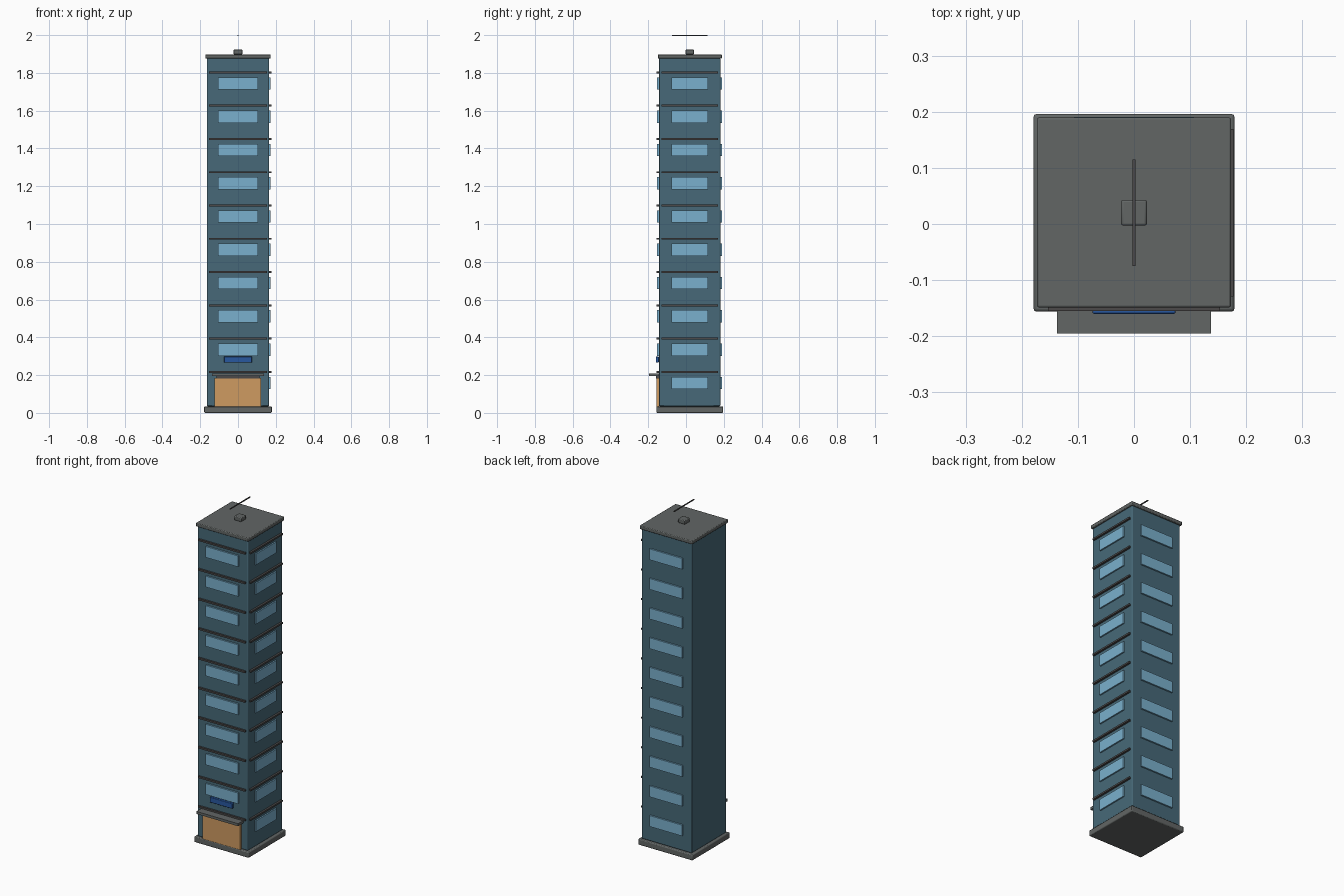
import bpy
from mathutils import Vector

cube = bpy.data.objects.get("Cube")
if cube:
    bpy.data.objects.remove(cube, do_unlink=True)


def material(name, rgb):
    """Flat material from display (sRGB 0-255) values."""
    linear = [((c / 255 + 0.055) / 1.055) ** 2.4 for c in rgb] + [1]
    m = bpy.data.materials.new(name)
    m.use_nodes = True
    m.diffuse_color = linear
    m.node_tree.nodes["Principled BSDF"].inputs["Base Color"].default_value = linear
    return m


WALL = material("slate blue wall", (71, 105, 120))
GLASS = material("pale blue glass", (122, 176, 205))
STONE = material("grey stone", (98, 102, 101))
TRIM = material("dark trim", (76, 74, 74))
WOOD = material("tan door", (207, 155, 97))
SIGN = material("blue sign", (40, 88, 160))


def box(name, x, y, z, mat, bevel=0.0):
    """Box between the given (low, high) pairs on each axis."""
    spans = (x, y, z)
    bpy.ops.mesh.primitive_cube_add(size=1, location=[sum(s) / 2 for s in spans])
    ob = bpy.context.object
    ob.name = name
    size = Vector([s[1] - s[0] for s in spans])
    for v in ob.data.vertices:
        v.co = v.co * size
    ob.data.materials.append(mat)
    if bevel:
        mod = ob.modifiers.new("soft edges", "BEVEL")
        mod.width = bevel
        mod.segments = 2
        bpy.ops.object.shade_smooth_by_angle()
    return ob


SIDE, FRONT, BACK, MID = 0.165, -0.144, 0.182, 0.02
FLOORS, STEP = 10, 0.1762

# Main volume
box("base_slab", (-0.179, 0.179), (-0.156, 0.196), (0, 0.035), STONE, 0.005)
box("tower_body", (-SIDE, SIDE), (FRONT, BACK), (0.035, 1.878), WALL, 0.005)
box("roof_slab", (-0.173, 0.173), (-0.149, 0.190), (1.876, 1.898), STONE, 0.004)

# Windows and floor bands, one set per storey
for i in range(FLOORS):
    low = 0.126 + i * STEP
    glass = (low, low + 0.065)
    line = 0.217 + i * STEP
    band = (line - 0.005, line + 0.005)
    if i > 0:
        box(f"front_window_{i}", (-0.106, 0.106), (FRONT - 0.009, FRONT), glass, GLASS)
    box(f"back_window_{i}", (-0.107, 0.107), (BACK, BACK + 0.009), glass, GLASS)
    box(f"left_window_{i}", (SIDE, SIDE + 0.008), (MID - 0.097, MID + 0.097), glass, GLASS)
    box(f"front_band_{i}", (-0.153, 0.153), (FRONT - 0.011, FRONT), band, TRIM)
    box(f"left_band_{i}", (SIDE, SIDE + 0.012), (MID - 0.149, MID + 0.149), band, TRIM)

# Entrance
box("entrance_door", (-0.125, 0.123), (FRONT - 0.013, FRONT), (0.035, 0.186), WOOD)
box("door_lintel", (-0.115, 0.115), (FRONT - 0.016, FRONT), (0.182, 0.194), TRIM)
box("entrance_canopy", (-0.137, 0.137), (-0.195, FRONT), (0.194, 0.209), STONE)
box("sign_board", (-0.074, 0.074), (FRONT - 0.016, FRONT), (0.266, 0.298), SIGN, 0.003)

# Rooftop
box("roof_unit", (-0.023, 0.023), (-0.003, 0.043), (1.898, 1.923), STONE, 0.004)
box("antenna_rod", (-0.003, 0.003), (-0.075, 0.115), (1.995, 2.0), TRIM)
